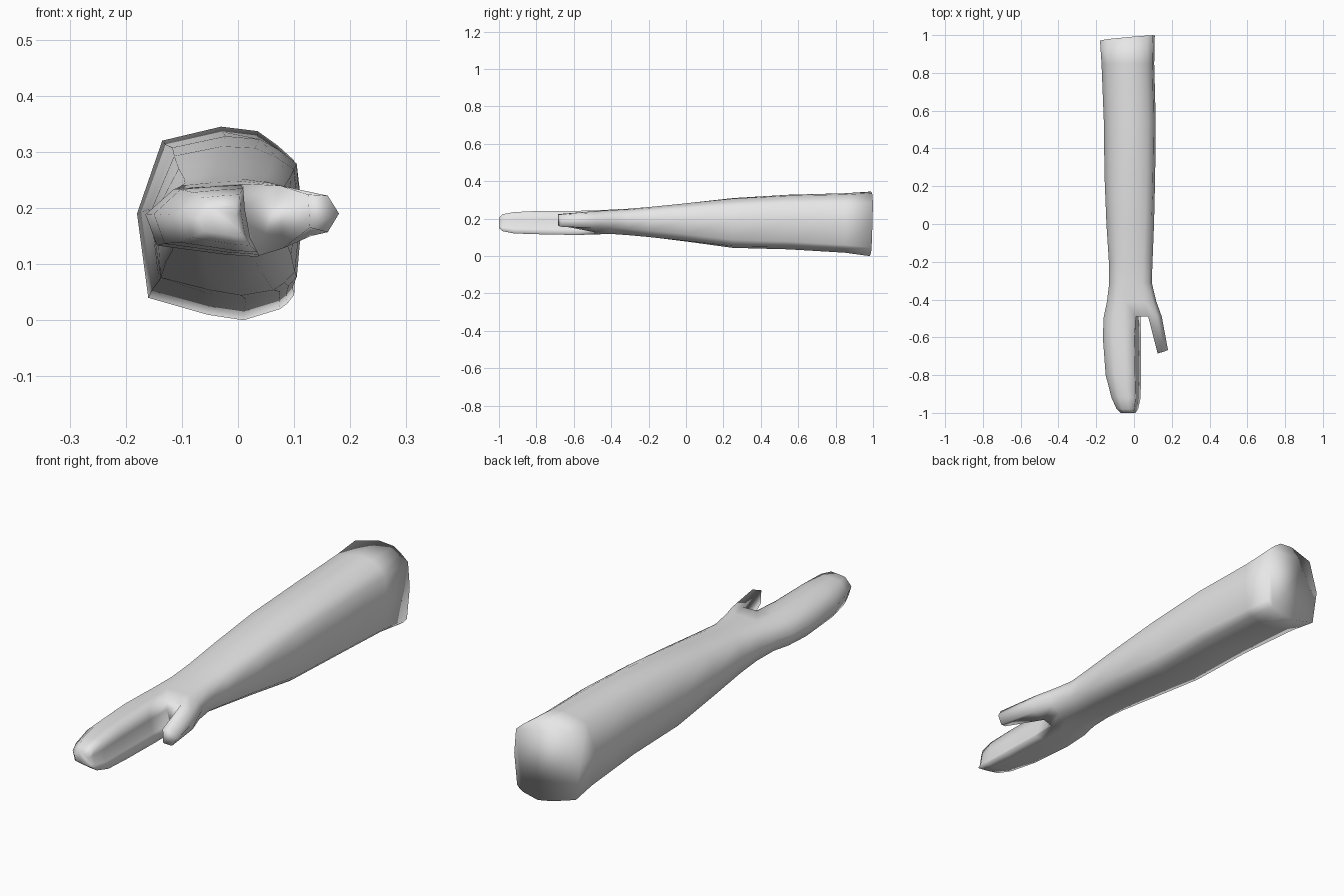
import bpy, bmesh

cube = bpy.data.objects.get("Cube")
if cube:
    bpy.data.objects.remove(cube, do_unlink=True)

# One plain grey material
grey = bpy.data.materials.new("light grey")
grey.use_nodes = True
grey.diffuse_color = (0.8, 0.8, 0.8, 1)
grey.node_tree.nodes["Principled BSDF"].inputs["Base Color"].default_value = (0.8, 0.8, 0.8, 1)

# Cross-sections (x, z), running from the outer side over the top and back underneath
SHOULDER = [(-.18, .19), (-.135, .32), (-.03, .345), (.035, .337), (.07, .312), (.1, .285), (.11, .18),
            (.1, .045), (.088, .03), (.075, .02), (.01, 0), (-.055, .01), (-.16, .04)]
KNUCKLE = [(-.16, .19), (-.11, .235), (-.05, .24), (.01, .243), (.075, .24), (.125, .228), (.147, .193),
           (.13, .15), (.08, .128), (.037, .115), (-.02, .119), (-.08, .127), (-.14, .135)]
HAND = [(-.16, .19), (-.11, .235), (-.05, .24), (.004, .243), (.008, .2),
        (.02, .145), (.037, .115), (-.02, .119), (-.08, .127), (-.14, .135)]


def unit(profile):
    """Scale a cross-section to the unit square."""
    xs, zs = zip(*profile)
    return [((x - min(xs)) / (max(xs) - min(xs)), (z - min(zs)) / (max(zs) - min(zs))) for x, z in profile]


def blend(a, b, t):
    return unit([(p[0] + (q[0] - p[0]) * t, p[1] + (q[1] - p[1]) * t) for p, q in zip(unit(a), unit(b))])


bm = bmesh.new()


def ring(profile, y, x0, x1, z0, z1):
    return [bm.verts.new((x0 + u * (x1 - x0), y, z0 + v * (z1 - z0))) for u, v in profile]


def bridge(a, b, closed=True):
    n = len(a)
    for i in range(n if closed else n - 1):
        j = (i + 1) % n
        bm.faces.new((a[i], a[j], b[j], b[i]))


# Arm: y, left, right, bottom, top, blend towards the knuckle section
ARM = [(1.0, -.18, .11, .0, .345, 0), (.85, -.172, .107, .018, .336, 0),
       (.55, -.16, .115, .036, .328, .1), (.25, -.156, .112, .044, .31, .25),
       (0, -.146, .106, .078, .282, .5), (-.2, -.133, .098, .102, .262, .7),
       (-.31, -.131, .094, .112, .253, .85), (-.41, -.143, .118, .119, .248, .95),
       (-.49, -.16, .147, .115, .243, 1)]
arm = [ring(blend(SHOULDER, KNUCKLE, t), y, *box) for y, *box, t in ARM]
for v in arm[0]:  # slanted shoulder cut
    v.co.y = min(1, 1 + .09 * (v.co.x - .1) + .03 * (v.co.z - .3))
bm.faces.new(arm[0])
for a, b in zip(arm, arm[1:]):
    bridge(a, b)
k = arm[-1]

# Mitten hand: shares the knuckle ring, with two new points inside the thumb fork
inner = [bm.verts.new((x, -.49, z)) for x, z in HAND[4:6]]
last = k[:4] + inner + k[9:]
for y, *box in [(-.6, -.165, .036, .113, .242), (-.8, -.15, .037, .117, .241),
                (-.92, -.119, .035, .121, .235), (-.98, -.092, .022, .133, .224),
                (-1, -.07, .008, .15, .205)]:
    nxt = ring(unit(HAND), y, *box)
    bridge(last, nxt)
    last = nxt
bm.faces.new(last)

# Thumb and the web between thumb and hand
bm.faces.new((k[3], k[4], k[8], k[9], inner[1], inner[0]))
tip = [bm.verts.new(p) for p in [(.125, -.685, .224), (.16, -.675, .222), (.18, -.667, .19),
                                 (.16, -.672, .157), (.128, -.685, .165)]]
bridge(k[4:9], tip)
bm.faces.new(tip)

bmesh.ops.recalc_face_normals(bm, faces=bm.faces)
for f in bm.faces:
    f.smooth = True
mesh = bpy.data.meshes.new("arm_with_hand")
bm.to_mesh(mesh)
bm.free()
mesh.materials.append(grey)
bpy.context.collection.objects.link(bpy.data.objects.new("arm_with_hand", mesh))
